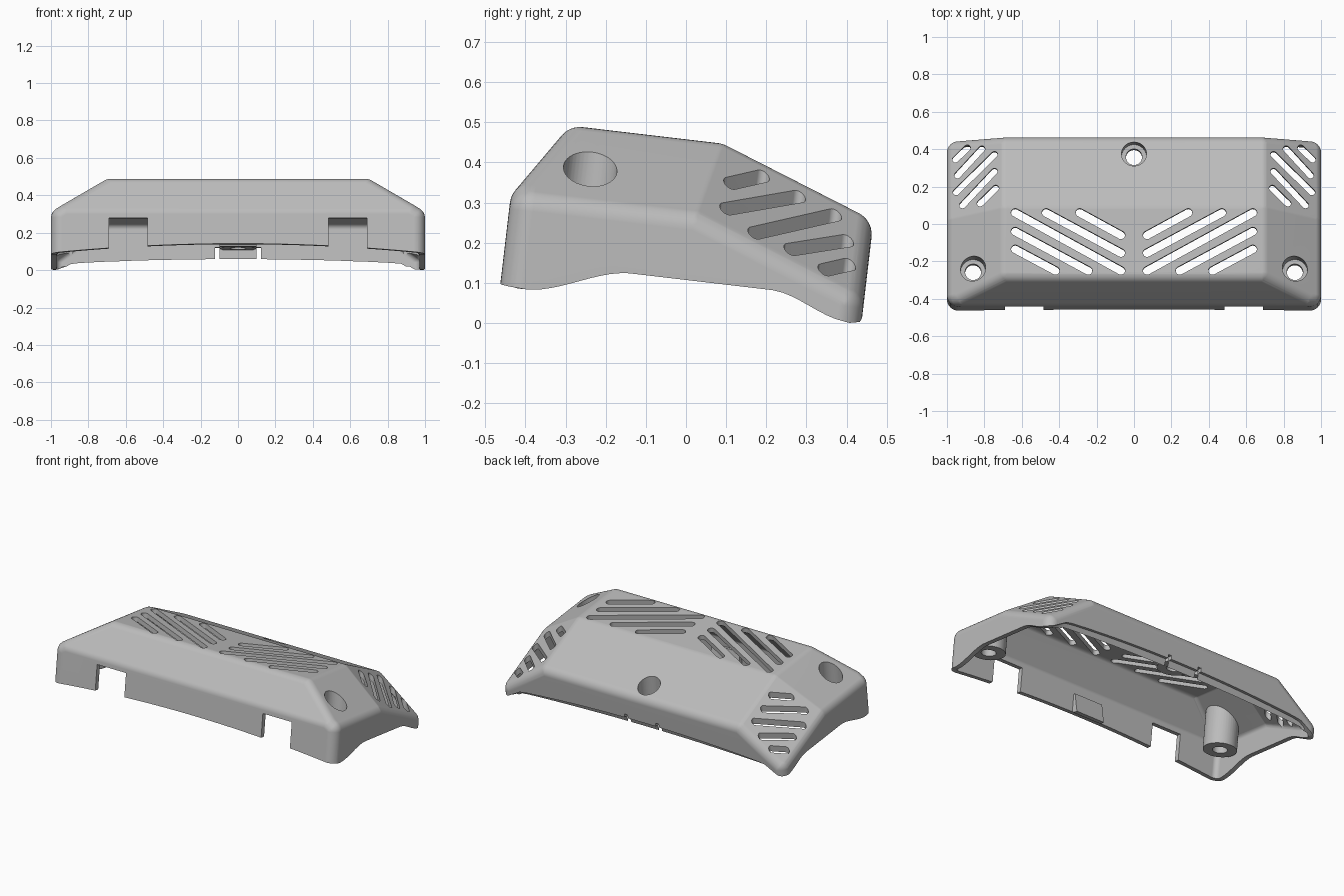
import bpy, bmesh, math
from itertools import combinations
from mathutils import Vector, Matrix

if "Cube" in bpy.data.objects:
    bpy.data.objects.remove(bpy.data.objects["Cube"], do_unlink=True)

TILT = math.asin(0.117)      # the whole cover leans forward by this angle
TOP = 0.457
WALL = 0.03


def local(x, y, z):
    """Turn an upright position into the cover's own untilted frame."""
    return Matrix.Rotation(TILT, 3, 'X') @ Vector((x, y, z))


def make_object(name, bm):
    bmesh.ops.recalc_face_normals(bm, faces=bm.faces)
    mesh = bpy.data.meshes.new(name)
    bm.to_mesh(mesh)
    bm.free()
    ob = bpy.data.objects.new(name, mesh)
    bpy.context.collection.objects.link(ob)
    return ob


def boolean(target, cutter, operation='DIFFERENCE'):
    mod = target.modifiers.new("cut", 'BOOLEAN')
    mod.operation, mod.solver, mod.object = operation, 'EXACT', cutter
    bpy.context.view_layer.objects.active = target
    bpy.ops.object.modifier_apply(modifier=mod.name)
    bpy.data.objects.remove(cutter, do_unlink=True)


def add_hull(bm, points):
    verts = [bm.verts.new(p) for p in points]
    res = bmesh.ops.convex_hull(bm, input=verts)
    loose = [v for v in res["geom_interior"] if isinstance(v, bmesh.types.BMVert)]
    bmesh.ops.delete(bm, geom=loose, context='VERTS')


def ring(centre, radius, n=24):
    return [centre + Vector((radius * math.cos(a), radius * math.sin(a), 0))
            for a in (2 * math.pi * i / n for i in range(n))]


def add_cylinder(bm, x, y, low, high, radius):
    add_hull(bm, ring(Vector((x, y, low)), radius, 40) + ring(Vector((x, y, high)), radius, 40))


def add_box(bm, x0, x1, y0, y1, z0, z1):
    add_hull(bm, [Vector((x, y, z)) for x in (x0, x1) for y in (y0, y1) for z in (z0, z1)])


def rounded_body(name, inset, radius, bottom):
    """Faceted body from bounding planes, with its edges rolled round."""
    planes = [((0, -1, 0), (0, -0.472, 0)), ((0, 1, 0), (0, 0.433, 0)),
              ((0, 0, 1), (0, 0, TOP)), ((0, 0, -1), (0, 0, bottom)),
              ((0, -0.1905, 0.126), (0, -0.346, TOP)), ((0, 0.37, 1), (0, 0.037, TOP))]
    for s in (-1, 1):
        planes += [((s, 0, 0), (s, 0, 0)), ((s * 0.635, 0, 1), (s * 0.7, 0, TOP)),
                   ((s * 0.69, 0.37, 1), (s * 0.7, 0.037, TOP))]
    halves = []
    for normal, point in planes:
        n = Vector(normal).normalized()
        halves.append((n, n.dot(Vector(point)) - inset - radius))
    corners = []
    for trio in combinations(halves, 3):
        m = Matrix([h[0] for h in trio])
        if abs(m.determinant()) < 1e-4:
            continue
        p = m.inverted() @ Vector([h[1] for h in trio])
        if all(n.dot(p) <= d + 1e-5 for n, d in halves):
            if all((p - c).length > 1e-3 for c in corners):
                corners.append(p)
    ball = bmesh.new()
    bmesh.ops.create_uvsphere(ball, u_segments=32, v_segments=16, radius=radius)
    offsets = [v.co.copy() for v in ball.verts]
    ball.free()
    bm = bmesh.new()
    add_hull(bm, [c + o for c in corners for o in offsets])
    bmesh.ops.dissolve_limit(bm, angle_limit=0.005, verts=bm.verts, edges=bm.edges)
    return make_object(name, bm)


def smooth(v, a, b):
    t = min(max((v - a) / (b - a), 0), 1)
    return t * t * (3 - 2 * t)


def rim_height(x, y):
    """Height of the lower rim: arched walls with feet at the corners."""
    if y < -0.42:
        return 0.09 - 0.05 * x * x
    if y > 0.39:
        return 0.15 - 0.05 * x * x - 0.05 * smooth(abs(x), 0.85, 0.98)
    return 0.109 - 0.07 * smooth(-y, 0.15, 0.41) - 0.057 * smooth(y, 0.2, 0.4)


# Outer body and the hollow inside it
cover = rounded_body("vented_cover", 0, 0.06, -0.3)
cavity = rounded_body("cavity", WALL, 0.03, -0.6)

# Screw bosses and front tab are left standing inside the hollow
bosses = [(-0.86, -0.283, 0.14, 0.2), (0.86, -0.283, 0.14, 0.2), (0, 0.335, 0.158, 0.21)]
for x, y, low, floor in bosses:
    bm = bmesh.new()
    add_cylinder(bm, x, y, low, 0.8, 0.098)
    boolean(cavity, make_object("boss", bm))
bm = bmesh.new()
add_hull(bm, [Vector((x, y, z)) for x in (-0.1, 0.1)
              for y, z in ((-0.5, 0.08), (-0.4, 0.08), (-0.43, 0.2), (-0.5, 0.2))])
boolean(cavity, make_object("tab", bm))
boolean(cover, cavity)

# Arched lower rim
bm = bmesh.new()
bmesh.ops.create_cube(bm, size=1)
bmesh.ops.subdivide_edges(bm, edges=bm.edges[:], cuts=47, use_grid_fill=True)
for v in bm.verts:
    x, y = v.co.x * 2.2, v.co.y * 1.1
    v.co = (x, y, -0.8 + (v.co.z + 0.5) * (rim_height(x, y) + 0.8))
boolean(cover, make_object("rim_cutter", bm))

# Front notches and small rear rim notches
bm = bmesh.new()
for s in (-1, 1):
    xs = sorted((s * 0.485, s * 0.69))
    add_box(bm, xs[0], xs[1], -0.6, -0.41, -0.4, 0.228)
    add_box(bm, s * 0.11 - 0.012, s * 0.11 + 0.012, 0.38, 0.6, -0.4, 0.172)
boolean(cover, make_object("notch_cutter", bm))

# Counterbores, then the screw holes through their floors
for radius, through in ((0.067, False), (0.043, True)):
    bm = bmesh.new()
    for x, y, low, floor in bosses:
        add_cylinder(bm, x, y, 0.05 if through else floor, 0.7, radius)
    boolean(cover, make_object("screw_cutter", bm))


# Diagonal vent slots, mirrored on both sides
def add_slot(bm, p, q, width):
    points = []
    for c in (p, q):
        for dz in (-0.09, 0.07):
            points += ring(c + Vector((0, 0, dz)), width / 2)
    add_hull(bm, points)


top_slots = [(0.07, -0.06, 0.29, 0.06), (0.07, -0.155, 0.47, 0.06), (0.07, -0.25, 0.635, 0.06),
             (0.245, -0.25, 0.635, -0.04), (0.42, -0.25, 0.635, -0.135)]
corner_slots = [(0.11, 0.35, 0.19, 0.37), (0.1, 0.285, 0.28, 0.32), (0.17, 0.225, 0.37, 0.275),
                (0.26, 0.185, 0.40, 0.21), (0.345, 0.135, 0.405, 0.15)]
bm = bmesh.new()
for s in (-1, 1):
    for x0, y0, x1, y1 in top_slots:
        add_slot(bm, local(s * x0, y0, 0.46 - 0.117 * y0),
                 local(s * x1, y1, 0.46 - 0.117 * y1), 0.044)
    for y0, z0, y1, z1 in corner_slots:
        ends = [local(s * (0.7 + (0.45 - z - 0.5 * (y - 0.09)) / 0.74), y, z)
                for y, z in ((y0, z0), (y1, z1))]
        add_slot(bm, ends[0], ends[1], 0.036)
boolean(cover, make_object("slot_cutter", bm))

# Lean the cover and rest it on the ground
mesh = cover.data
mesh.transform(Matrix.Rotation(-TILT, 4, 'X'))
ys = [v.co.y for v in mesh.vertices]
drop = min(v.co.z for v in mesh.vertices)
mesh.transform(Matrix.Translation((0, -(min(ys) + max(ys)) / 2, -drop)))

# Single grey plastic
grey = bpy.data.materials.new("grey_plastic")
grey.use_nodes = True
grey.diffuse_color = (0.5, 0.5, 0.5, 1)
grey.node_tree.nodes["Principled BSDF"].inputs["Base Color"].default_value = (0.5, 0.5, 0.5, 1)
mesh.materials.clear()
mesh.materials.append(grey)
for face in mesh.polygons:
    face.material_index = 0

# Smooth rounded edges, crisp cuts
bpy.ops.object.select_all(action='DESELECT')
cover.select_set(True)
bpy.context.view_layer.objects.active = cover
bpy.ops.object.shade_smooth_by_angle(angle=math.radians(25))
weighted = cover.modifiers.new("even_shading", 'WEIGHTED_NORMAL')
weighted.keep_sharp = True
